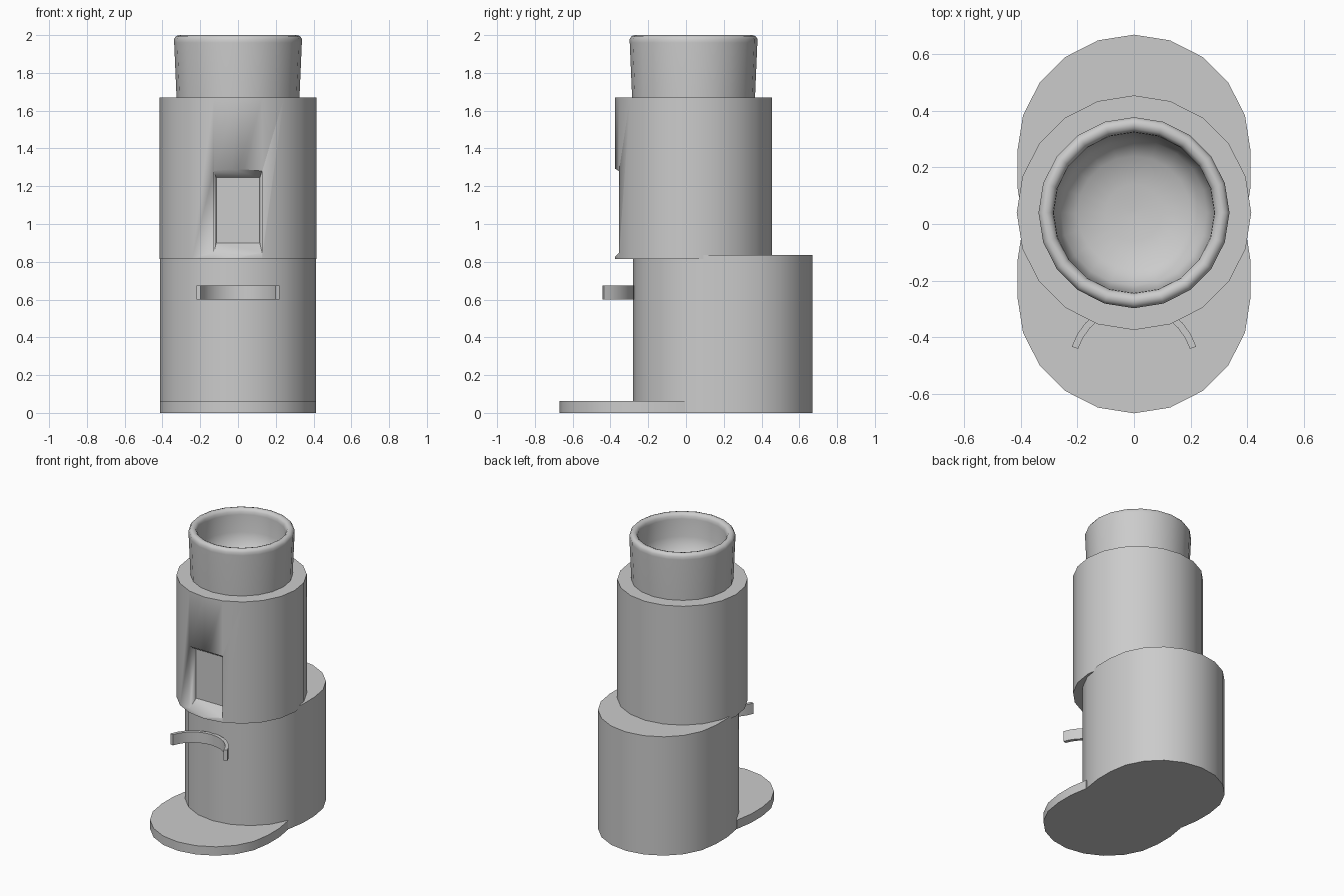
import bpy, bmesh
from math import sin, cos, radians, pi

if "Cube" in bpy.data.objects:
    bpy.data.objects.remove(bpy.data.objects["Cube"])


def finish(name, bm, angle=35):
    bmesh.ops.recalc_face_normals(bm, faces=bm.faces[:])
    mesh = bpy.data.meshes.new(name)
    bm.to_mesh(mesh)
    bm.free()
    ob = bpy.data.objects.new(name, mesh)
    bpy.context.collection.objects.link(ob)
    bpy.ops.object.select_all(action='DESELECT')
    ob.select_set(True)
    bpy.context.view_layer.objects.active = ob
    bpy.ops.object.shade_smooth_by_angle(angle=radians(angle))
    return ob


def loft(name, rings, angle=35):
    """Skin equal-length closed rings and cap both ends."""
    bm = bmesh.new()
    vs = [[bm.verts.new(p) for p in r] for r in rings]
    n = len(vs[0])
    for a, b in zip(vs, vs[1:]):
        for i in range(n):
            j = (i + 1) % n
            bm.faces.new((a[i], a[j], b[j], b[i]))
    bm.faces.new(vs[0])
    bm.faces.new(vs[-1])
    return finish(name, bm, angle)


def prism(name, outline, z0, z1):
    return loft(name, [[(x, y, z) for x, y in outline] for z in (z0, z1)])


def arc(cy, r, a0, a1, n):
    return [(r * cos(radians(a0 + (a1 - a0) * i / n)),
             cy + r * sin(radians(a0 + (a1 - a0) * i / n))) for i in range(n + 1)]


R = 0.413
SIDES = 20
CY = 0.04   # centre of the upper body and cup

# Lower body: slightly stretched round column
oval = arc(0.257, R, 0, 180, 10) + arc(0.133, R, 180, 360, 10)
prism("lower_body", oval, 0, 0.835)

# Drip tray: the same outline mirrored to the front, ending at the column
tray = [(x, -y) for x, y in oval]
first = next(i for i in range(len(tray)) if tray[i][1] < 0.01 and tray[i - 1][1] >= 0.01)
tray = [p for p in tray[first:] + tray[:first] if p[1] < 0.01]
prism("base_tray", tray, 0, 0.062)

# Upper body with a tapered window recess
upper = prism("upper_body", arc(CY, R + 0.002, 90, 432, SIDES - 1), 0.815, 1.67)


def rect(hx, z0, z1, y):
    return [(-hx, y, z0), (hx, y, z0), (hx, y, z1), (-hx, y, z1)]


cutter = loft("recess_cutter", [rect(0.141, 0.80, 1.305, -0.41),
                                rect(0.132, 0.832, 1.29, -0.37),
                                rect(0.115, 0.90, 1.245, -0.30)])
cutter.hide_render = True
mod = upper.modifiers.new("recess", 'BOOLEAN')
mod.operation = 'DIFFERENCE'
mod.solver = 'EXACT'
mod.object = cutter
bpy.context.view_layer.objects.active = upper
bpy.ops.object.modifier_apply(modifier=mod.name)
bpy.data.objects.remove(cutter)

# Cup on top: flared wall, rounded rim and bowl inside
profile = [(0.325, 1.66), (0.338, 1.96), (0.338, 1.98), (0.328, 1.995), (0.313, 2.0),
           (0.297, 1.995), (0.286, 1.98), (0.284, 1.96), (0.278, 1.84), (0.258, 1.76),
           (0.20, 1.715), (0.10, 1.695), (0.01, 1.69)]
loft("top_cup", [[(x, y, z) for x, y in arc(CY, r, 90, 432, SIDES - 1)]
                 for r, z in profile], 60)

# Curved holder bracket, open to the front
bracket = arc(-0.506, 0.232, 18, 162, 12) + arc(-0.506, 0.208, 162, 18, 12)
prism("cup_bracket", bracket, 0.60, 0.675)
